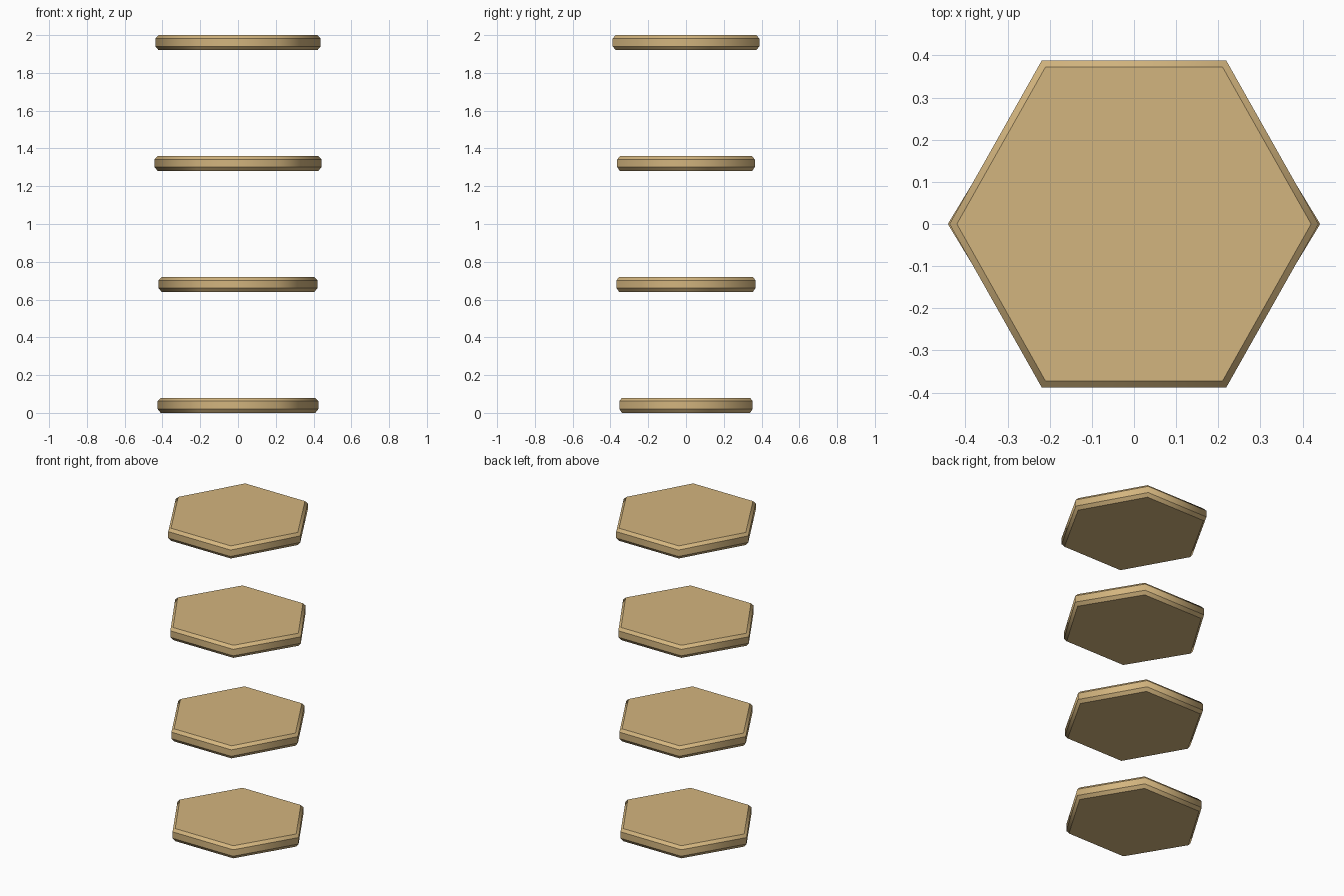
import bpy
import bmesh
from math import cos, sin, pi

cube = bpy.data.objects.get("Cube")
if cube:
    bpy.data.objects.remove(cube)

# Single tan colour
TAN = (0.65, 0.46, 0.21, 1.0)
tan = bpy.data.materials.new("tan")
tan.use_nodes = True
tan.diffuse_color = TAN
tan.node_tree.nodes["Principled BSDF"].inputs["Base Color"].default_value = TAN

THICKNESS = 0.08
SPACING = 0.64
# Chamfered edge profile: (scale of outline, height)
PROFILE = [(0.96, 0.0), (1.0, 0.021), (1.0, 0.062), (0.96, THICKNESS)]


def hex_slab(name, half_x, half_y, z):
    """Hexagonal slab with chamfered rims and a point on each x side."""
    bm = bmesh.new()
    radius_y = half_y / sin(pi / 3)
    rings = [[bm.verts.new((s * half_x * cos(i * pi / 3),
                            s * radius_y * sin(i * pi / 3), h))
              for i in range(6)] for s, h in PROFILE]

    # Flat caps
    bm.faces.new(rings[0][::-1])
    bm.faces.new(rings[-1])

    # Side bands blend smoothly around the corners
    for low, high in zip(rings, rings[1:]):
        for i in range(6):
            j = (i + 1) % 6
            face = bm.faces.new((low[i], low[j], high[j], high[i]))
            face.smooth = True

    # Crisp lines between the bands
    for edge in bm.edges:
        a, b = edge.verts
        edge.smooth = abs(a.co.z - b.co.z) > 0.001

    mesh = bpy.data.meshes.new(name)
    bm.to_mesh(mesh)
    bm.free()
    mesh.materials.append(tan)
    slab = bpy.data.objects.new(name, mesh)
    slab.location.z = z
    bpy.context.collection.objects.link(slab)
    return slab


# Four floating slabs of slightly different size, bottom to top
SIZES = {
    "bottom_slab": (0.426, 0.353),
    "lower_middle_slab": (0.421, 0.368),
    "upper_middle_slab": (0.442, 0.364),
    "top_slab": (0.438, 0.388),
}
for level, (name, (half_x, half_y)) in enumerate(SIZES.items()):
    hex_slab(name, half_x, half_y, level * SPACING)
